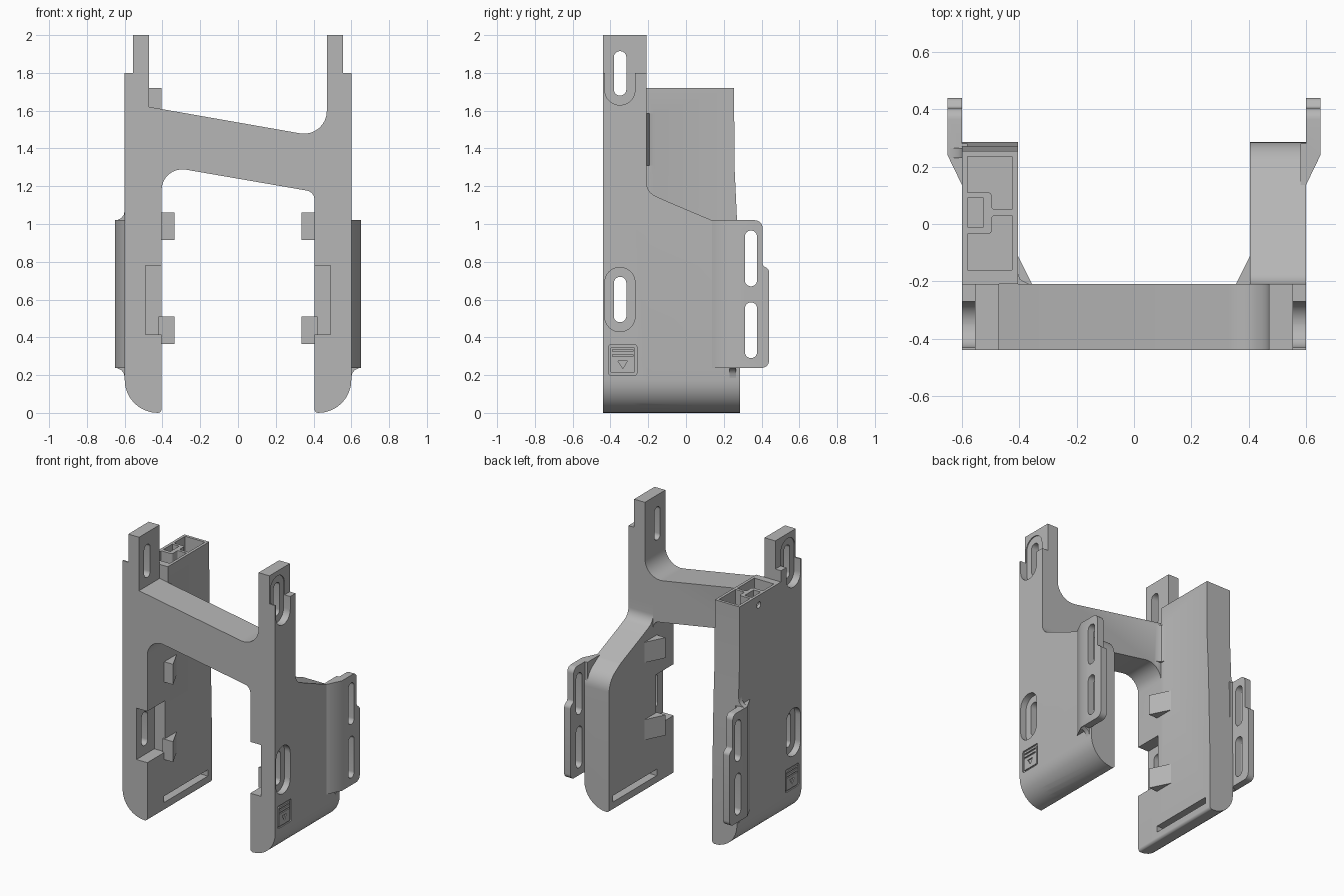
import bpy, bmesh, math
from mathutils import Vector

cube = bpy.data.objects.get("Cube")
if cube:
    bpy.data.objects.remove(cube, do_unlink=True)

grey = bpy.data.materials.new("plain grey")
grey.use_nodes = True
grey.diffuse_color = (0.47, 0.47, 0.47, 1)
grey.node_tree.nodes["Principled BSDF"].inputs["Base Color"].default_value = (0.47, 0.47, 0.47, 1)


def rounded(corners, steps=8):
    """Outline from (a, b) or (a, b, radius) corners."""
    out = []
    n = len(corners)
    for i, c in enumerate(corners):
        p = Vector(c[:2])
        r = c[2] if len(c) > 2 else 0
        if not r:
            out.append(p)
            continue
        u = (Vector(corners[i - 1][:2]) - p).normalized()
        v = (Vector(corners[(i + 1) % n][:2]) - p).normalized()
        half = u.angle(v) / 2
        centre = p + (u + v).normalized() * (r / math.sin(half))
        start = p + u * (r / math.tan(half)) - centre
        end = p + v * (r / math.tan(half)) - centre
        turn = math.atan2(start.x * end.y - start.y * end.x, start.dot(end))
        for k in range(steps + 1):
            a = turn * k / steps
            out.append(centre + Vector((start.x * math.cos(a) - start.y * math.sin(a),
                                        start.x * math.sin(a) + start.y * math.cos(a))))
    return out


def prism(name, corners, axis, lo, hi, side=1):
    """Extrude an outline along an axis; side=-1 mirrors it in x."""
    place = {"x": lambda p, t: (side * t, p[0], p[1]),
             "y": lambda p, t: (side * p[0], t, p[1]),
             "z": lambda p, t: (side * p[0], p[1], t)}[axis]
    pts = rounded(corners)
    bm = bmesh.new()
    rings = [[bm.verts.new(place(p, t)) for p in pts] for t in (lo, hi)]
    for ring in rings:
        bm.faces.new(ring)
    for i in range(len(pts)):
        bm.faces.new((rings[0][i - 1], rings[0][i], rings[1][i], rings[1][i - 1]))
    bmesh.ops.recalc_face_normals(bm, faces=bm.faces)
    mesh = bpy.data.meshes.new(name)
    bm.to_mesh(mesh)
    bm.free()
    mesh.materials.append(grey)
    ob = bpy.data.objects.new(name, mesh)
    bpy.context.collection.objects.link(ob)
    return ob


def rect(a0, a1, b0, b1, r=0):
    return [(a0, b0, r), (a1, b0, r), (a1, b1, r), (a0, b1, r)]


def combine(ob, other, operation):
    mod = ob.modifiers.new("combine", "BOOLEAN")
    mod.operation, mod.solver, mod.object = operation, "EXACT", other
    bpy.context.view_layer.objects.active = ob
    bpy.ops.object.modifier_apply(modifier=mod.name)
    bpy.data.objects.remove(other, do_unlink=True)


def cut(ob, *args):
    combine(ob, prism("cutter", *args), "DIFFERENCE")


def join(ob, *args):
    combine(ob, prism("addition", *args), "UNION")


# Front frame: two legs, top lugs and slanted crossbar
frame = prism("bracket_body", [
    (.405, 0, .02), (.6, 0, .175), (.6, 1.8), (.555, 1.8), (.555, 2), (.47, 2),
    (.47, 1.455, .12), (-.47, 1.62), (-.47, 2), (-.555, 2), (-.555, 1.8),
    (-.6, 1.8), (-.6, 0, .175), (-.405, 0, .02), (-.405, 1.31, .11),
    (.405, 1.17, .05)], "y", -.44, -.21)

# Side walls: a low one on the left and a tall hollow tower on the right
low_side = [(-.3, -.1), (.285, -.1), (.285, .93, .14), (.16, 1.01, .08),
            (-.1, 1.12, .08), (-.21, 1.17, .08), (-.21, 1.3), (-.3, 1.3)]
tall_side = [(-.3, -.1), (.285, -.1), (.285, .4), (.27, 1.02), (.256, 1.32),
             (.255, 1.72), (-.21, 1.72), (-.21, 1.1), (-.3, 1.1)]
for side, outline in ((1, low_side), (-1, tall_side)):
    wall = prism("wall", [(.405, 0, .02), (.6, 0, .175), (.6, 1.8), (.405, 1.8)],
                 "y", -.35, .35, side)
    combine(wall, prism("limit", outline, "x", .3, .7, side), "INTERSECT")
    combine(frame, wall, "UNION")

# Fillet between tower and crossbar
join(frame, [(-.42, -.23), (-.42, -.17), (-.405, -.17), (-.397, -.193),
             (-.365, -.21), (-.365, -.23)], "z", 1.31, 1.585)

# Tower pockets, open at the top, and the small side hole
cut(frame, [(-.58, .11), (-.495, .11, .015), (-.495, .05, .01), (-.425, .05),
            (-.425, .235), (-.58, .235)], "z", 1.15, 1.8)
cut(frame, [(-.58, -.16), (-.425, -.16), (-.425, .03), (-.495, .03, .01),
            (-.495, -.035, .015), (-.58, -.035)], "z", 1.15, 1.8)
cut(frame, rect(-.58, -.525, -.01, .09), "z", 1.5, 1.8)
cut(frame, rect(.018, .062, 1.63, 1.674, .0215), "x", .55, .65, -1)

for side in (1, -1):
    # Recessed screw slots, top and bottom
    for low, high, inset in ((1.63, 1.965, .548), (.43, .77, .555)):
        cut(frame, rect(-.43, -.27, low, high, .079), "x", inset, .7, side)
        cut(frame, rect(-.382, -.316, low + .05, high - .05, .032), "x", .3, .7, side)
    # Inner front notch and slot along the foot
    cut(frame, rect(.38, .49, .415, .78), "y", -.5, -.24, side)
    cut(frame, rect(-.25, .24, .06, .105), "x", .38, .47, side)
    # Shallow direction mark: square outline, two bars and a triangle
    mark = prism("mark", rect(-.41, -.26, .2, .36, .012), "x", .592, .65, side)
    cut(mark, rect(-.399, -.271, .211, .349, .008), "x", .5, .7, side)
    combine(frame, mark, "DIFFERENCE")
    for z in (.298, .325):
        cut(frame, rect(-.39, -.28, z, z + .01), "x", .592, .65, side)
    cut(frame, [(-.36, .275), (-.335, .235), (-.31, .275)], "x", .592, .65, side)

parts = [frame]
for side, word in ((1, "left"), (-1, "right")):
    # Slotted mounting ear with a ramp into the wall
    ear = prism(word + "_ear", [(.58, .11), (.592, .12), (.65, .24), (.65, .5),
                                (.6, .5), (.6, .28), (.58, .28)], "z", .1, 1.2, side)
    combine(ear, prism("limit", [(0, .238), (.44, .238, .04), (.44, .76, .03),
                                 (.405, .78, .02), (.405, 1.02, .04), (0, 1.02)],
                       "x", .5, .7, side), "INTERSECT")
    for low, high in ((.67, .965), (.29, .585)):
        cut(ear, rect(.312, .376, low, high, .031), "x", .5, .7, side)
    parts.append(ear)

    # Curved fillets where the ear meets the wall
    ends = [("lower", .24, -1)] + ([("upper", 1.018, 1)] if side < 0 else [])
    for end, z, d in ends:
        curve = [(.58, z), (.58, z + d * .055), (.6, z + d * .055),
                 (.604, z + d * .032), (.618, z + d * .013), (.645, z)]
        parts.append(prism(f"{word}_{end}_ear_fillet", curve, "y", .23, .265, side))

    # Wedge clips on the inner faces
    for level, z in (("lower", .365), ("upper", .915)):
        parts.append(prism(f"{word}_{level}_clip",
                           [(.42, -.11), (.405, -.11), (.335, -.25), (.42, -.25)],
                           "z", z, z + .145, side))

for ob in parts:
    bpy.ops.object.select_all(action="DESELECT")
    ob.select_set(True)
    bpy.context.view_layer.objects.active = ob
    bpy.ops.object.shade_smooth_by_angle(angle=math.radians(28))
